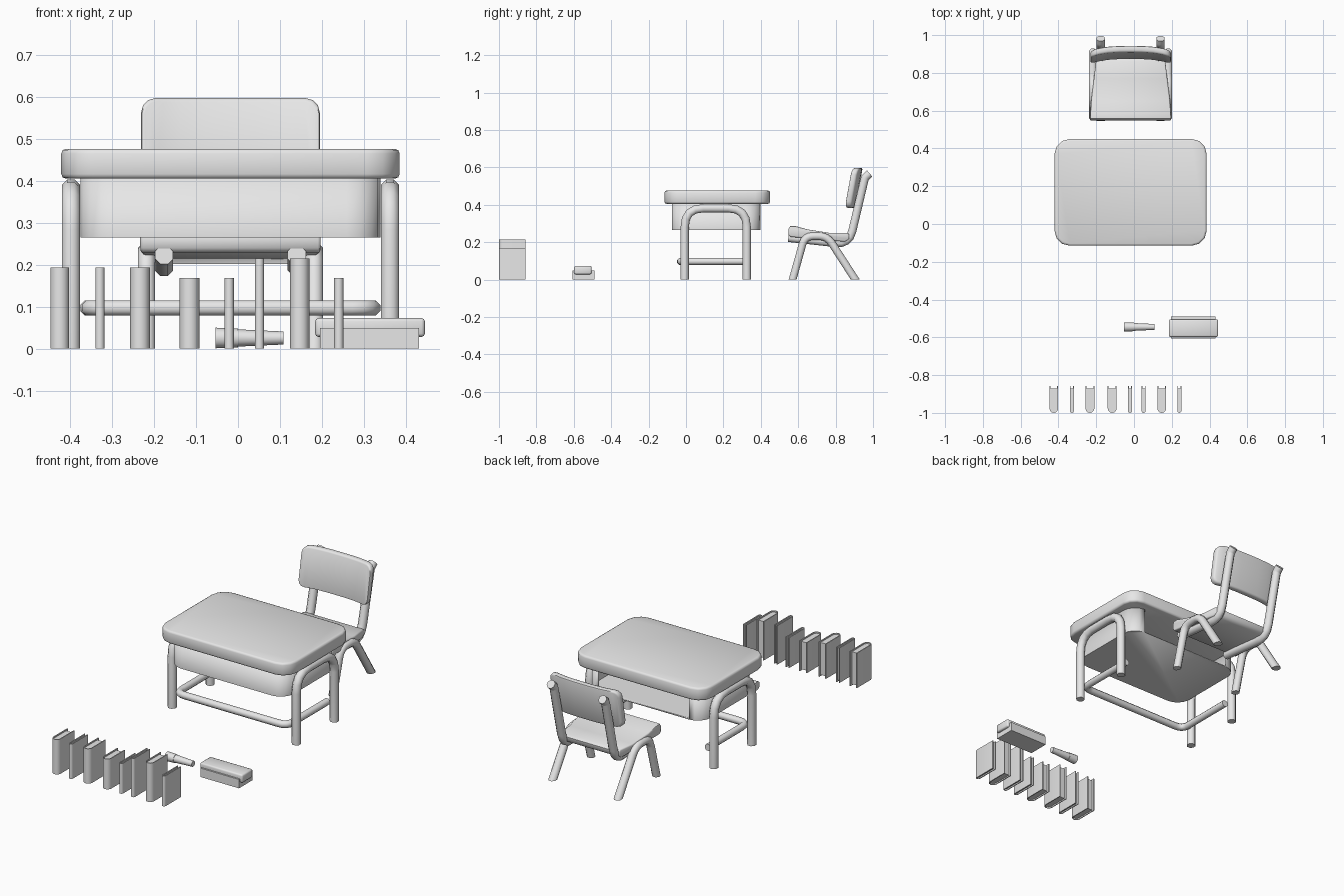
import bpy, bmesh, math
from mathutils import Vector

if "Cube" in bpy.data.objects:
    bpy.data.objects.remove(bpy.data.objects["Cube"])

grey = bpy.data.materials.new("light_grey")
grey.diffuse_color = (0.8, 0.8, 0.8, 1)
grey.use_nodes = True
grey.node_tree.nodes["Principled BSDF"].inputs["Base Color"].default_value = grey.diffuse_color
CX = -0.018  # shared centre line of table and chair


def finish(bm, name):
    bmesh.ops.recalc_face_normals(bm, faces=bm.faces)
    me = bpy.data.meshes.new(name)
    bm.to_mesh(me)
    bm.free()
    me.materials.append(grey)
    ob = bpy.data.objects.new(name, me)
    bpy.context.collection.objects.link(ob)
    return ob


def prism(outline, place, a, b):
    """Extrude a 2D outline from a to b; place(u, v, w) gives the 3D point."""
    bm = bmesh.new()
    lo = [bm.verts.new(place(u, v, a)) for u, v in outline]
    hi = [bm.verts.new(place(u, v, b)) for u, v in outline]
    bm.faces.new(lo)
    bm.faces.new(hi)
    for i in range(len(lo)):
        j = (i + 1) % len(lo)
        bm.faces.new((lo[i], lo[j], hi[j], hi[i]))
    bmesh.ops.recalc_face_normals(bm, faces=bm.faces)
    return bm


def bevel_rims(bm, size, segs=2):
    rims = [e for e in bm.edges if any(len(f.verts) > 4 for f in e.link_faces)]
    bmesh.ops.bevel(bm, geom=rims, offset=size, segments=segs, profile=0.5, affect='EDGES')


def rounded_rect(u0, u1, v0, v1, r, segs):
    pts = []
    for k, (u, v) in enumerate([(u1 - r, v1 - r), (u0 + r, v1 - r), (u0 + r, v0 + r), (u1 - r, v0 + r)]):
        for s in range(segs + 1):
            t = math.pi / 2 * (k + s / segs)
            pts.append((u + r * math.cos(t), v + r * math.sin(t)))
    return pts


def fillet(pts, cut, segs=4):
    """Round the inner corners of a path."""
    pts = [Vector(p) for p in pts]
    out = [pts[0]]
    for a, p, b, c in zip(pts, pts[1:], pts[2:], cut):
        p0, p1 = p + (a - p).normalized() * c, p + (b - p).normalized() * c
        for s in range(segs + 1):
            t = s / segs
            out.append(p0 * (1 - t) ** 2 + p * 2 * t * (1 - t) + p1 * t * t)
    return out + [pts[-1]]


def tube(name, path, normal, r, floor=False, sides=8):
    """Mitred sweep along a flat path; floor=True trims the feet level with z = 0."""
    bm = bmesh.new()
    n, rings = Vector(normal), []
    for i, p in enumerate(path):
        d0 = (p - path[max(i - 1, 0)]).normalized()
        d1 = (path[min(i + 1, len(path) - 1)] - p).normalized()
        t = (d0 + d1).normalized()
        side = n.cross(t) / max(t.dot(d1 if d1.length else d0), 0.5)
        ring = []
        for k in range(sides):
            a = 2 * math.pi * (k + 0.5) / sides
            q = p + n * (r * math.cos(a)) + side * (r * math.sin(a))
            if floor and i in (0, len(path) - 1):
                q -= t * (q.z / t.z)
            ring.append(bm.verts.new(q))
        rings.append(ring)
    for A, B in zip(rings, rings[1:]):
        for k in range(sides):
            m = (k + 1) % sides
            bm.faces.new((A[k], A[m], B[m], B[k]))
    bm.faces.new(rings[0])
    bm.faces.new(rings[-1])
    return finish(bm, name)


def box(name, x0, x1, y0, y1, z0, z1, bev=0.0):
    bm = prism([(x0, y0), (x1, y0), (x1, y1), (x0, y1)], lambda u, v, w: (u, v, w), z0, z1)
    if bev:
        bmesh.ops.bevel(bm, geom=bm.edges[:], offset=bev, segments=2, profile=0.5, affect='EDGES')
    return finish(bm, name)


def flat(u, v, w):
    return (u, v, w)


# Table top
bm = prism(rounded_rect(-0.421, 0.385, -0.115, 0.45, 0.08, 3), flat, 0.405, 0.476)
bevel_rims(bm, 0.011)
finish(bm, "table_top")

# Storage tray, open towards the chair
bm = bmesh.new()
outline = rounded_rect(-0.375, 0.339, -0.075, 0.397, 0.08, 4)
low = [bm.verts.new((x, y, 0.265)) for x, y in outline]
top = [bm.verts.new((x, y, 0.406)) for x, y in outline]
bm.faces.new(low[::-1])
for i in range(len(low)):
    j = (i + 1) % len(low)
    if min(outline[i][1], outline[j][1]) < 0.396:
        bm.faces.new((low[i], low[j], top[j], top[i]))
tray = finish(bm, "table_tray")
if min(tray.data.polygons, key=lambda f: f.center.z).normal.z > 0:
    tray.data.flip_normals()
shell = tray.modifiers.new("thickness", 'SOLIDIFY')
shell.thickness, shell.offset = 0.006, -1

# Table legs, one arch on each side, and the foot rail
for side, x in (("left", -0.398), ("right", 0.362)):
    arch = fillet([(x, -0.007, 0), (x, -0.007, 0.381), (x, 0.325, 0.381), (x, 0.325, 0)], (0.1, 0.1))
    tube("table_legs_" + side, arch, (1, 0, 0), 0.0235, floor=True)
rail = [(-0.357, 0.32, 0.097), (-0.357, -0.03, 0.097), (0.321, -0.03, 0.097), (0.321, 0.32, 0.097)]
tube("foot_rail", fillet(rail, (0.05, 0.05)), (0, 0, 1), 0.0195)

# Chair seat, narrowing to the back
profile = [(0.548, 0.24), (0.548, 0.272), (0.558, 0.286), (0.585, 0.286), (0.65, 0.268), (0.77, 0.249),
           (0.86, 0.25), (0.875, 0.24), (0.872, 0.215), (0.85, 0.202), (0.70, 0.217), (0.56, 0.228)]


def seat_place(y, z, w):
    return (CX + w * (0.215 - 0.12 * max(0, y - 0.60)), y, z)


bm = prism(profile, seat_place, -1, 1)
bevel_rims(bm, 0.007)
finish(bm, "chair_seat")

# Chair backrest, tilted, with its ends bent forward
bm = prism(rounded_rect(CX - 0.213, CX + 0.213, 0.383, 0.597, 0.035, 3),
           lambda u, v, w: (u, w, v), -0.034, 0)
bevel_rims(bm, 0.009)
for x in (-0.16, -0.12, -0.06, 0, 0.06, 0.12, 0.16):
    bmesh.ops.bisect_plane(bm, geom=bm.verts[:] + bm.edges[:] + bm.faces[:],
                           plane_co=(CX + x, 0, 0), plane_no=(1, 0, 0))
for v in bm.verts:
    v.co.y += 0.909 + 0.18 * (v.co.z - 0.4) - 0.026 * (abs(v.co.x - CX) / 0.213) ** 3
finish(bm, "chair_backrest")

# Chair frame tubes and leg arches
for side, s in (("left", -1), ("right", 1)):
    x = CX + s * 0.158
    frame = [(x, 0.547, 0.223), (x, 0.872, 0.187), (x, 0.957, 0.545), (x, 0.982, 0.567)]
    tube("chair_frame_" + side, fillet(frame, (0.075, 0.01)), (1, 0, 0), 0.0235)
    x = CX + s * 0.2
    legs = [(x, 0.57, 0), (x, 0.635, 0.232), (x, 0.755, 0.232), (x, 0.905, 0)]
    tube("chair_legs_" + side, fillet(legs, (0.045, 0.045)), (1, 0, 0), 0.022, floor=True)

# Books: folded cover with a round spine, and a page block
books = [(-0.447, -0.402, 0.193), (-0.340, -0.318, 0.193), (-0.257, -0.210, 0.193), (-0.139, -0.092, 0.168),
         (-0.032, -0.010, 0.168), (0.040, 0.062, 0.215), (0.124, 0.170, 0.215), (0.229, 0.251, 0.168)]
for i, (x0, x1, h) in enumerate(books, 1):
    c, r, th = (x0 + x1) / 2, (x1 - x0) / 2, 0.005

    def arc(rad, back):
        pts = []
        for k in range(7):
            a = math.pi * (1 + k / 6)
            pts.append((c + rad * math.cos(a), -1 + r + rad * math.sin(a)))
        return [(c - rad, back)] + pts + [(c + rad, back)]

    finish(prism(arc(r, -0.858) + arc(r - th, -0.858)[::-1], flat, 0, h), f"book_cover_{i}")
    finish(prism(arc(r - th, -0.87), flat, 0.007, h - 0.007), f"book_pages_{i}")

# Marker: cap and tapering barrel
for name, xa, xb, ra, rb in (("marker_cap", -0.053, 0.0, 0.0245, 0.0225), ("marker_barrel", 0.0, 0.108, 0.0205, 0.0155)):
    bm = bmesh.new()
    bmesh.ops.create_cone(bm, cap_ends=True, segments=12, radius1=ra, radius2=rb, depth=xb - xa)
    for v in bm.verts:
        v.co = Vector((v.co.z + (xa + xb) / 2, v.co.x - 0.545, v.co.y + 0.0255))
    finish(bm, name)

# Board eraser: felt block and grip
box("eraser_felt", 0.195, 0.431, -0.607, -0.49, 0, 0.049)
box("eraser_grip", 0.184, 0.445, -0.598, -0.505, 0.028, 0.073, 0.008)

# Smooth shading with sharp edges kept
for ob in bpy.context.scene.objects:
    ob.select_set(True)
    bpy.context.view_layer.objects.active = ob
bpy.ops.object.shade_smooth_by_angle(angle=math.radians(50))
